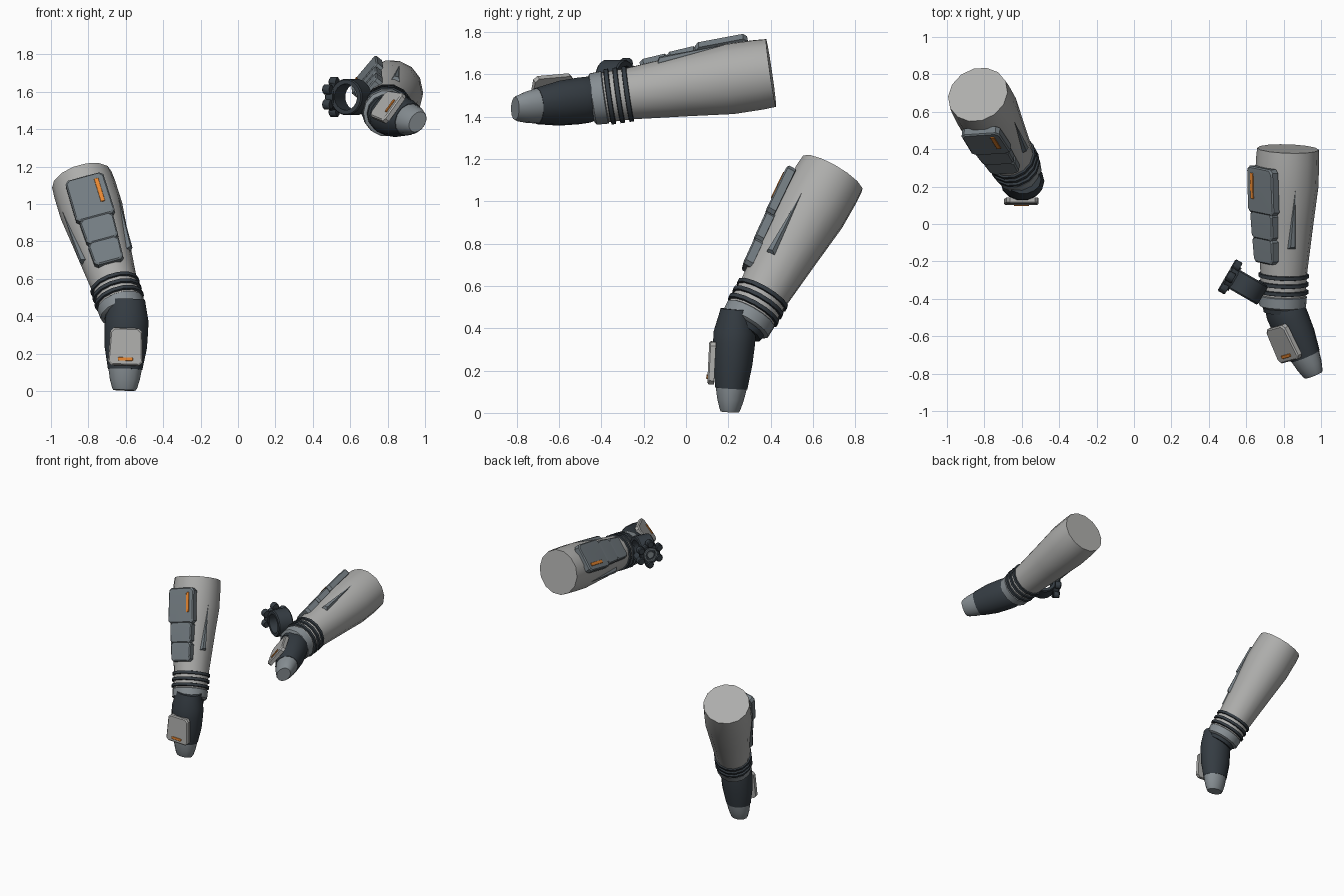
import bpy, bmesh, math
from mathutils import Vector

if "Cube" in bpy.data.objects:
    bpy.data.objects.remove(bpy.data.objects["Cube"])


def material(name, rgb):
    m = bpy.data.materials.new(name)
    m.diffuse_color = (*rgb, 1)
    m.use_nodes = True
    m.node_tree.nodes["Principled BSDF"].inputs["Base Color"].default_value = m.diffuse_color
    return m


SHELL = material("light grey shell", (0.42, 0.42, 0.41))
PLATE = material("blue grey plate", (0.17, 0.20, 0.22))
TRIM = material("mid grey trim", (0.24, 0.27, 0.29))
DARK = material("dark slate", (0.035, 0.045, 0.055))
ORANGE = material("orange marker", (0.80, 0.24, 0.03))


def frame(origin, end, up, sign):
    """Return a mapper from (side, along, out) to world space."""
    o = Vector(origin)
    d = (Vector(end) - o).normalized()
    u = Vector(up)
    u = (u - d * u.dot(d)).normalized()
    s = d.cross(u) * sign
    return lambda a, t, h: o + s * a + d * t + u * h


def finish(name, bm, mat, angle=35):
    bmesh.ops.recalc_face_normals(bm, faces=bm.faces)
    me = bpy.data.meshes.new(name)
    bm.to_mesh(me)
    bm.free()
    me.materials.append(mat)
    ob = bpy.data.objects.new(name, me)
    bpy.context.collection.objects.link(ob)
    bpy.ops.object.select_all(action='DESELECT')
    ob.select_set(True)
    bpy.context.view_layer.objects.active = ob
    bpy.ops.object.shade_smooth_by_angle(angle=math.radians(angle))
    return ob


def loft(name, f, profile, mat, n=14, closed=False):
    """Sweep elliptical rings (along, side radius, out radius)."""
    bm = bmesh.new()
    rings = []
    for t, rs, ru in profile:
        rings.append([bm.verts.new(f(rs * math.sin(2 * math.pi * (i + .5) / n), t,
                                     ru * math.cos(2 * math.pi * (i + .5) / n)))
                      for i in range(n)])
    pairs = list(zip(rings, rings[1:]))
    if closed:
        pairs.append((rings[-1], rings[0]))
    for a, b in pairs:
        for i in range(n):
            j = (i + 1) % n
            bm.faces.new((a[i], a[j], b[j], b[i]))
    if not closed:
        bm.faces.new(rings[0])
        bm.faces.new(rings[-1])
    return finish(name, bm, mat)


def hull(name, points, mat):
    bm = bmesh.new()
    for p in points:
        bm.verts.new(p)
    bmesh.ops.convex_hull(bm, input=bm.verts)
    bmesh.ops.dissolve_limit(bm, angle_limit=0.01, verts=bm.verts, edges=bm.edges)
    return finish(name, bm, mat, 20)


def slab(name, f, a, t0, t1, w0, w1, h0, h1, thick, mat, c=0.018):
    """Tapering plate with cut corners and a bevelled outer face."""
    pts = []
    e = min(c * .4, thick * .35)
    for inset, drop in ((0, thick), (0, e), (e, 0)):
        for sx in (-1, 1):
            for t, w, h, k in ((t0, w0, h0, 1), (t1, w1, h1, -1)):
                x = w / 2 - inset
                tt = t + k * inset
                pts.append(f(a + sx * (x - c), tt, h - drop))
                pts.append(f(a + sx * x, tt + k * c, h - drop))
    return hull(name, pts, mat)


def radius(t):
    return 0.17 - max(0, t - 0.2) * 0.1


def build_arm(side, cap, ring, arm_up, hand0, hand1, hand_up, sign):
    f = frame(cap, ring, arm_up, sign)
    # forearm shell
    loft(side + "_forearm", f, [(t, r, r) for t, r in
         ((0, .165), (.06, .169), (.2, .17), (.4, .15), (.67, .125), (.80, .121))], SHELL)
    # wrist rings, cuff and collar
    for i in range(3):
        t = 0.672 + i * 0.043
        loft(f"{side}_wrist_ring_{i + 1}", f,
             [(t, .12, .12), (t + .003, .135, .135), (t + .022, .135, .135),
              (t + .025, .12, .12)], DARK)
    loft(side + "_wrist_cuff", f, [(.79, .12, .12), (.795, .128, .128),
         (.85, .125, .125), (.86, .11, .11)], TRIM)
    loft(side + "_wrist_collar", f, [(.85, .108, .108), (.885, .10, .10)], DARK)
    # stepped forearm plates
    out = lambda t: 0.197 - 0.065 * (t - 0.09)
    for i, (t0, t1, w0, w1, lift) in enumerate(((.09, .34, .21, .215, 0),
                                               (.33, .48, .185, .175, -.006),
                                               (.47, .61, .17, .16, -.012))):
        slab(f"{side}_forearm_plate_{i + 1}", f, 0, t0, t1, w0, w1,
             out(t0) + lift, out(t1) + lift, .045, PLATE)
    slab(side + "_forearm_marker", f, .06, .125, .265, .023, .023,
         out(.125) + .006, out(.265) + .006, .009, ORANGE, .003)
    # side fins
    for k in (-1, 1):
        ang = k * math.radians(66)

        def g(x, t, h):
            return f(h * math.sin(ang) + x * math.cos(ang), t,
                     h * math.cos(ang) - x * math.sin(ang))
        pts = [g(0, .2, radius(.2)), g(0, .2, radius(.2) - .02)]
        for x in (-1, 1):
            pts += [g(x * .022, .52, radius(.52) - .015), g(x * .022, .52, radius(.52)),
                    g(x * .012, .51, radius(.52) + .018)]
        hull(f"{side}_forearm_fin_{'a' if k < 0 else 'b'}", pts, PLATE)
    # hand body and tip
    h = frame(hand0, hand1, hand_up, sign)
    loft(side + "_hand", h, [(0, .095, .075), (.03, .10, .082), (.11, .116, .102),
         (.16, .117, .102), (.26, .113, .095), (.375, .092, .078)], DARK)
    loft(side + "_hand_tip", h, [(.36, .09, .076), (.375, .089, .075), (.43, .08, .064),
         (.475, .067, .05), (.487, .06, .044)], TRIM)
    # back-of-hand plate
    slab(side + "_hand_plate", h, 0, .16, .36, .17, .185, .117, .115, .032, SHELL)
    slab(side + "_hand_marker", h, 0, .318, .336, .08, .08, .121, .121, .008, ORANGE, .003)


build_arm("lowered", (-.835, .692, 1.13), (-.652, .35, .54), (-.07, -.87, .48),
          (-.592, .237, .49), (-.607, .207, .005), (0, -1, .06), -1)
build_arm("raised", (.823, .402, 1.607), (.80, -.28, 1.507), (-.77, -.07, .64),
          (.765, -.365, 1.492), (.957, -.80, 1.44), (-.72, -.36, .59), 1)

# bracelet beside the raised wrist
centre = Vector((.605, -.335, 1.572))
axis = Vector((.50, .866, 0))
facing = Vector((-.866, .50, 0))
b = frame(centre, centre + axis, facing, 1)
loft("bracelet_band", b, [(-.058, .07, .07), (-.058, .092, .092), (-.05, .098, .098),
     (.05, .098, .098), (.058, .092, .092), (.058, .07, .07)], DARK, 20, True)

# lobed dial on the bracelet
c = centre + facing * .085
d = frame(c, c + facing, (0, 0, 1), 1)
loft("dial_disc", d, [(-.01, .07, .07), (.028, .078, .078), (.034, .072, .072)], DARK, 24)
for i in range(6):
    a = math.tau * i / 6
    p = c + (Vector((0, 0, 1)) * math.cos(a) + axis * math.sin(a)) * .08
    lobe = frame(p, p + facing, (0, 0, 1), 1)
    loft(f"dial_lobe_{i + 1}", lobe, [(-.002, .024, .024), (.004, .028, .028),
         (.036, .028, .028), (.042, .022, .022)], DARK, 10)
loft("dial_rim", d, [(.03, .052, .052), (.042, .05, .05), (.042, .04, .04),
     (.03, .038, .038)], PLATE, 24, True)
loft("dial_hub", d, [(.03, .026, .026), (.038, .024, .024)], TRIM, 16)
